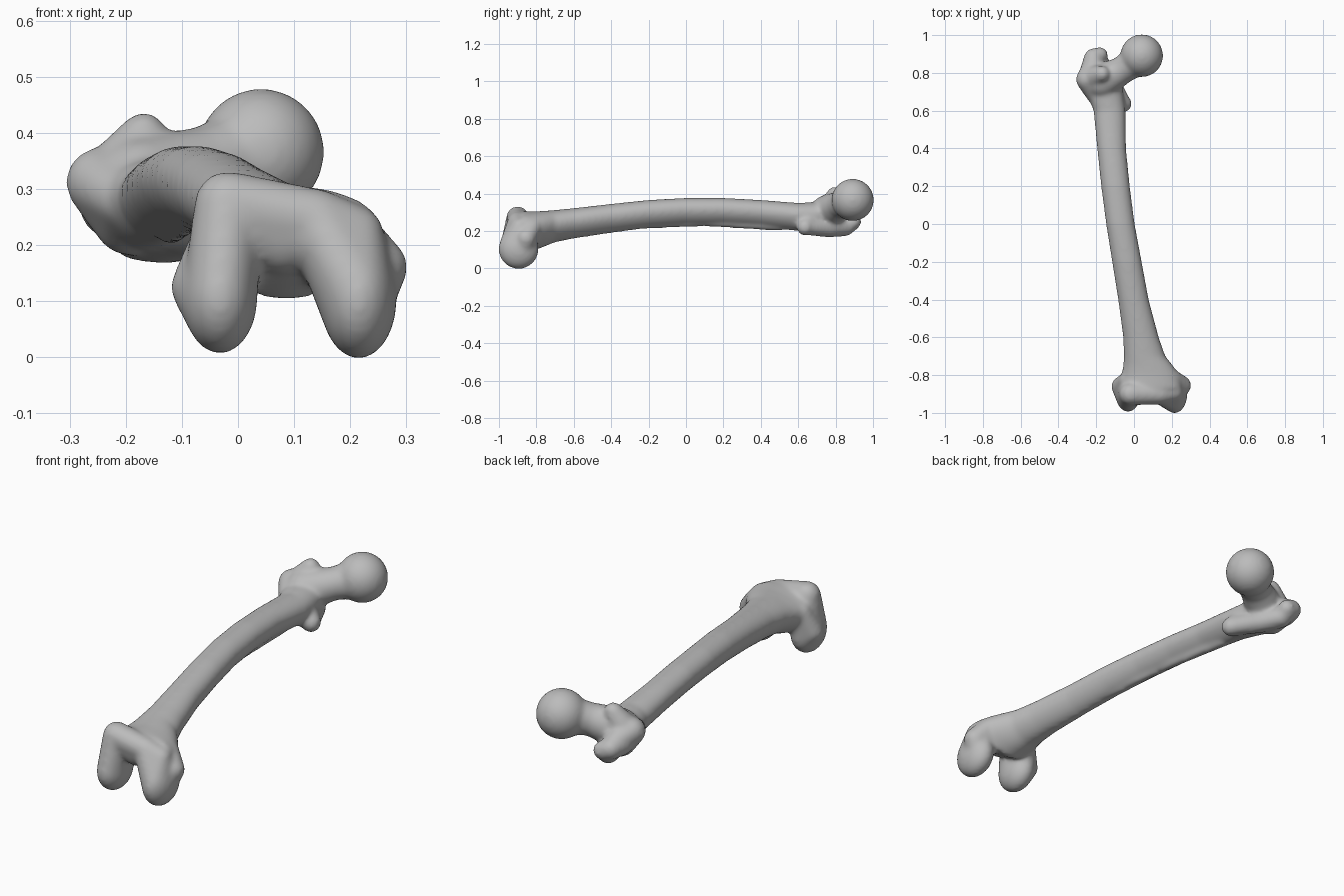
import bpy, bmesh, math
from mathutils import Vector

bone = bpy.data.materials.new("bone_grey")
bone.diffuse_color = (0.5, 0.5, 0.5, 1)
bm = bmesh.new()


def hull(*balls):
    """Rounded lump: convex hull around balls (x, y, z, rx[, ry, rz])."""
    part = bmesh.new()
    for x, y, z, *r in balls:
        r = r * 3 if len(r) == 1 else r
        ball = bmesh.ops.create_icosphere(part, subdivisions=4, radius=1)
        for v in ball["verts"]:
            v.co = Vector((x + v.co.x * r[0], y + v.co.y * r[1], z + v.co.z * r[2]))
    if len(balls) > 1:
        res = bmesh.ops.convex_hull(part, input=part.verts)
        inside = {g for g in res["geom_interior"] + res["geom_unused"]
                  if isinstance(g, bmesh.types.BMVert)}
        bmesh.ops.delete(part, geom=list(inside), context='VERTS')
    bmesh.ops.recalc_face_normals(part, faces=part.faces)
    add(part)


def add(part):
    mesh = bpy.data.meshes.new("part")
    part.to_mesh(mesh)
    part.free()
    bm.from_mesh(mesh)
    bpy.data.meshes.remove(mesh)


def chain(*balls):
    for a, b in zip(balls, balls[1:]):
        hull(a, b)


def shaft(sections, n=40):
    """Loft of rounded sections (y, x_min, x_max, z_min, z_max), narrower behind."""
    part = bmesh.new()
    rings = []
    for y, x0, x1, z0, z1 in sections:
        ring = []
        for i in range(n):
            a = 2 * math.pi * i / n
            c, s = math.cos(a), math.sin(a)
            w = 1 + 0.18 * s - 0.05 * s * s
            ring.append(part.verts.new(((x0 + x1) / 2 + (x1 - x0) / 2 * c * w, y,
                                        (z0 + z1) / 2 + (z1 - z0) / 2 * s)))
        rings.append(ring)
    for a, b in zip(rings, rings[1:]):
        for i in range(n):
            j = (i + 1) % n
            part.faces.new((a[i], a[j], b[j], b[i]))
    part.faces.new(rings[0])
    part.faces.new(rings[-1])
    bmesh.ops.recalc_face_normals(part, faces=part.faces)
    add(part)


# Bowed shaft, flaring towards the knee
shaft([(-0.87, -0.07, 0.25, 0.14, 0.305), (-0.80, -0.065, 0.24, 0.10, 0.305),
       (-0.75, -0.055, 0.205, 0.12, 0.308), (-0.70, -0.052, 0.165, 0.14, 0.312),
       (-0.60, -0.056, 0.130, 0.160, 0.322), (-0.40, -0.083, 0.077, 0.192, 0.345),
       (-0.20, -0.115, 0.040, 0.217, 0.366), (0, -0.147, 0.003, 0.232, 0.377),
       (0.20, -0.173, -0.023, 0.234, 0.377), (0.40, -0.194, -0.043, 0.223, 0.366),
       (0.60, -0.213, -0.046, 0.200, 0.350), (0.70, -0.25, -0.06, 0.19, 0.355),
       (0.78, -0.27, -0.08, 0.19, 0.375)])

# Rough line along the back of the shaft
chain((0.03, -0.60, 0.18, 0.02), (-0.03, -0.25, 0.23, 0.02),
      (-0.08, 0.1, 0.245, 0.02), (-0.12, 0.5, 0.225, 0.025))

# Outer and inner knee condyles
lat_top, med_top = (-0.018, -0.90, 0.272, 0.06), (0.14, -0.90, 0.245, 0.055)
lat_low = (-0.032, -0.892, 0.107, 0.067, 0.103, 0.101)
med_low = (0.215, -0.895, 0.103, 0.068, 0.107, 0.106)
hull(lat_low, lat_top)
hull(med_low, med_top, (0.21, -0.89, 0.22, 0.05))
hull((-0.068, -0.86, 0.125, 0.052), (-0.03, -0.83, 0.22, 0.05), lat_low)
hull((0.25, -0.855, 0.16, 0.053), (0.2, -0.82, 0.22, 0.05), (0.215, -0.87, 0.10, 0.06))

# Kneecap groove between the condyles
hull(lat_top, med_top, (0.08, -0.875, 0.215, 0.07))

# Hip ball and neck
hull((0.041, 0.891, 0.366, 0.113))
chain((0.035, 0.885, 0.362, 0.088), (-0.06, 0.815, 0.338, 0.073),
      (-0.17, 0.755, 0.30, 0.092))

# Greater trochanter with its front bump and hooked tip
hull((-0.245, 0.765, 0.312, 0.062), (-0.215, 0.84, 0.28, 0.055),
     (-0.19, 0.77, 0.25, 0.07), (-0.20, 0.68, 0.28, 0.05))
hull((-0.168, 0.795, 0.395, 0.042), (-0.20, 0.78, 0.34, 0.06))
chain((-0.225, 0.82, 0.27, 0.058), (-0.215, 0.88, 0.262, 0.05),
      (-0.18, 0.895, 0.25, 0.042))

# Lesser trochanter and the crest joining the two
hull((-0.056, 0.637, 0.22, 0.045), (-0.11, 0.66, 0.25, 0.06))
chain((-0.058, 0.635, 0.222, 0.043), (-0.13, 0.765, 0.218, 0.052),
      (-0.18, 0.85, 0.222, 0.05), (-0.19, 0.885, 0.245, 0.045))

# Fuse all lumps into one smooth bone
mesh = bpy.data.meshes.new("thigh_bone")
bm.to_mesh(mesh)
bm.free()
mesh.materials.append(bone)
obj = bpy.data.objects.new("thigh_bone", mesh)
bpy.context.collection.objects.link(obj)
fuse = obj.modifiers.new("fuse", 'REMESH')
fuse.mode = 'VOXEL'
fuse.voxel_size = 0.009
fuse.use_smooth_shade = True
soften = obj.modifiers.new("soften", 'SMOOTH')
soften.factor = 0.5
soften.iterations = 16
